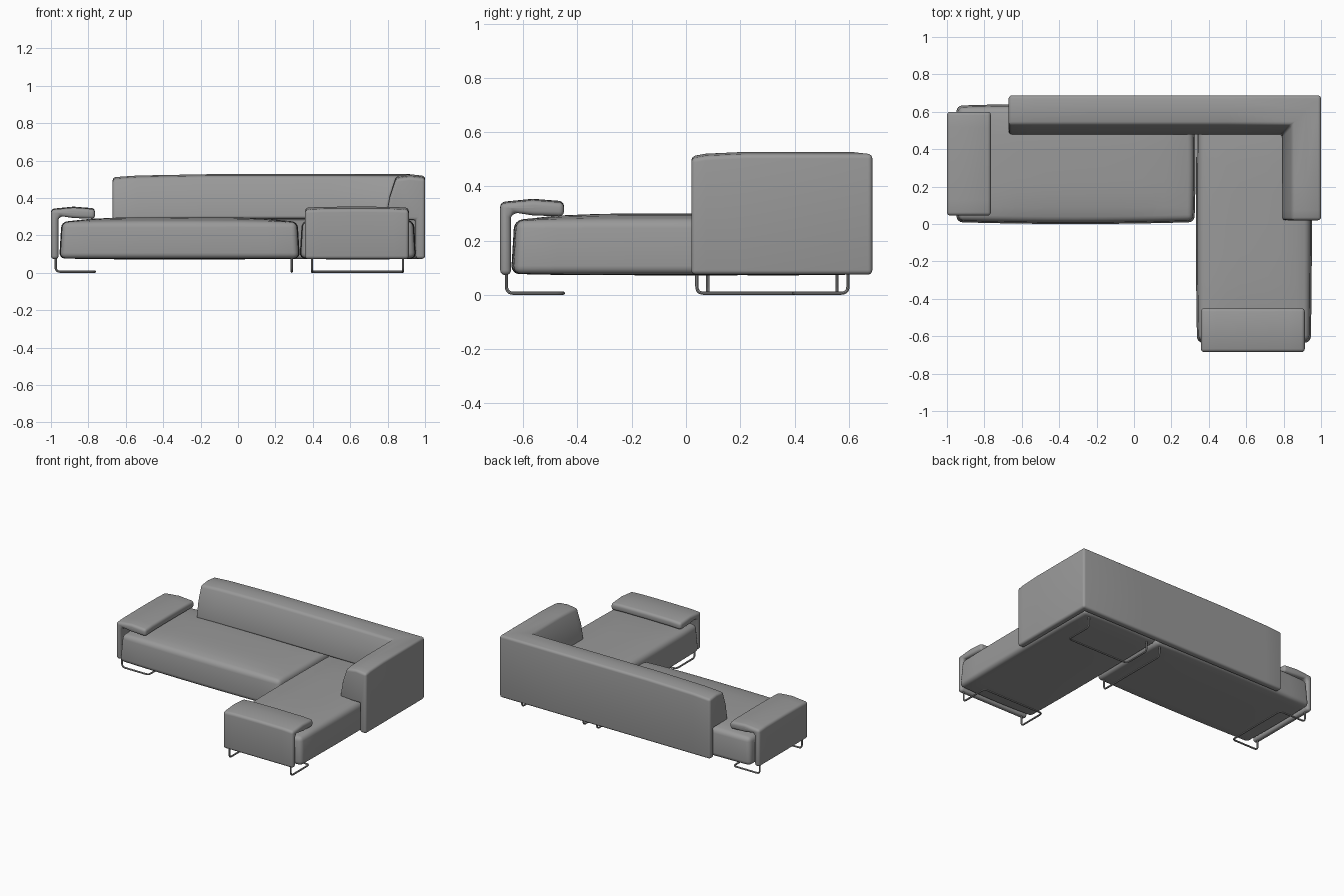
import bpy, bmesh
from mathutils import Vector

if "Cube" in bpy.data.objects:
    bpy.data.objects.remove(bpy.data.objects["Cube"], do_unlink=True)

grey = bpy.data.materials.new("grey_upholstery")
grey.use_nodes = True
colour = (0.32, 0.32, 0.32, 1)
grey.diffuse_color = colour
grey.node_tree.nodes["Principled BSDF"].inputs["Base Color"].default_value = colour


def finish(name, data, bevel=0):
    """Link the part, round its edges, apply and smooth."""
    ob = bpy.data.objects.new(name, data)
    bpy.context.collection.objects.link(ob)
    data.materials.append(grey)
    if bevel:
        mod = ob.modifiers.new("rounding", "BEVEL")
        mod.width = bevel
        mod.segments = 4
        mod.limit_method = "ANGLE"
        mod.angle_limit = 0.6
    bpy.ops.object.select_all(action="DESELECT")
    ob.select_set(True)
    bpy.context.view_layer.objects.active = ob
    bpy.ops.object.convert(target="MESH")
    bpy.ops.object.shade_smooth_by_angle(angle=0.7)
    return ob


def to_mesh(name, bm, bevel):
    bmesh.ops.recalc_face_normals(bm, faces=bm.faces[:])
    me = bpy.data.meshes.new(name)
    bm.to_mesh(me)
    bm.free()
    return finish(name, me, bevel)


def cushion(name, lo, hi):
    """Box with a crowned top and slightly bowed sides."""
    lo, hi = Vector(lo), Vector(hi)
    mid, half = (lo + hi) / 2, (hi - lo) / 2
    bm = bmesh.new()
    bmesh.ops.create_cube(bm, size=2)
    flat = [e for e in bm.edges if abs(e.verts[0].co.z - e.verts[1].co.z) < 0.1]
    bmesh.ops.subdivide_edges(bm, edges=flat, cuts=7, use_grid_fill=True)
    for v in bm.verts:
        u, w, t = v.co
        side = 0.012 if t < 0 else 0
        x = mid.x + u * (half.x - 0.012 + side + 0.006 * (1 - w * w))
        y = mid.y + w * (half.y - 0.012 + side + 0.01 * (1 - u * u))
        crown = (1 - u ** 4) * (1 - w ** 4)
        v.co = (x, y, mid.z + t * half.z + crown * (0.025 if t > 0 else -0.005))
    return to_mesh(name, bm, 0.03)


def sweep(name, profile, stations, bevel):
    """Loft a (depth, height) profile through (origin, inward, drop) stations."""
    bm = bmesh.new()
    rings = []
    for origin, inward, drop in stations:
        rings.append([bm.verts.new((origin[0] + inward[0] * d,
                                    origin[1] + inward[1] * d,
                                    z - drop * (z - 0.07) / 0.4)) for d, z in profile])
    n = len(profile)
    for a, b in zip(rings, rings[1:]):
        for i in range(n):
            j = (i + 1) % n
            bm.faces.new((a[i], a[j], b[j], b[i]))
    bm.faces.new(rings[0])
    bm.faces.new(rings[-1])
    return to_mesh(name, bm, bevel)


def tube(name, points, radius=0.006, fillet=0.025):
    """Bent rod with rounded corners."""
    pts = [Vector(p) for p in points]
    path = [pts[0]]
    for a, b, c in zip(pts, pts[1:], pts[2:]):
        p = b + (a - b).normalized() * fillet
        q = b + (c - b).normalized() * fillet
        for k in range(6):
            t = k / 5
            path.append(p * (1 - t) ** 2 + b * 2 * t * (1 - t) + q * t * t)
    path.append(pts[-1])
    cu = bpy.data.curves.new(name, "CURVE")
    cu.dimensions = "3D"
    cu.bevel_depth = radius
    cu.bevel_resolution = 2
    cu.use_fill_caps = True
    sp = cu.splines.new("POLY")
    sp.points.add(len(path) - 1)
    for point, co in zip(sp.points, path):
        point.co = (*co, 1)
    return finish(name, cu)


# Seats
cushion("long_seat", (-0.95, 0.008, 0.077), (0.325, 0.635, 0.272))
cushion("chaise_seat", (0.335, -0.635, 0.077), (0.947, 0.635, 0.275))

# Corner backrest: outer panel with a sloped cushion over the seats
back_profile = [(0, 0.075), (0, 0.518), (0.08, 0.527), (0.155, 0.517),
                (0.19, 0.41), (0.21, 0.29), (0.05, 0.29), (0.05, 0.075)]
steps = [(0, 0.014), (0.08, 0.006), (0.3, 0), (0.7, 0)]
stations = [((-0.67 + 1.67 * t, 0.687), (0, -1), d) for t, d in steps]
stations.append(((1, 0.687), (-1, -1), 0))
stations += [((1, 0.02 + 0.667 * t), (-1, 0), d) for t, d in reversed(steps[:3])]
sweep("corner_backrest", back_profile, stations, 0.016)

# Bent armrests: upright panel folding into a top slab
arm_profile = [(0, 0.073), (0, 0.342), (0.12, 0.354), (0.235, 0.345), (0.235, 0.293),
               (0.12, 0.297), (0.05, 0.308), (0.04, 0.29), (0.04, 0.073)]
arm_steps = [(0, 0.009), (0.15, 0.002), (0.5, 0), (0.85, 0.002), (1, 0.009)]
sweep("side_armrest", arm_profile,
      [((-1, 0.045 + 0.555 * t), (1, 0), d) for t, d in arm_steps], 0.018)
sweep("front_armrest", arm_profile,
      [((0.358 + 0.555 * t, -0.685), (0, 1), d) for t, d in arm_steps], 0.018)


# Rod legs: uprights, floor runners and a cross bar
def leg_loop(name, start, end, inward):
    a, b, run = Vector((*start, 0.006)), Vector((*end, 0.006)), Vector((*inward, 0))
    up = Vector((0, 0, 0.085))
    tube(name, [a + up, a, a + run, b + run, b, b + up])


leg_loop("side_armrest_leg", (-0.975, 0.08), (-0.975, 0.557), (0.21, 0))
leg_loop("front_armrest_leg", (0.395, -0.662), (0.882, -0.662), (0, 0.21))
leg_loop("chaise_back_leg", (0.395, 0.597), (0.882, 0.597), (0, -0.2))
tube("long_seat_leg", [(0.287, 0.04, 0.09), (0.287, 0.04, 0.006),
                       (0.287, 0.597, 0.006), (0.287, 0.597, 0.09)])
